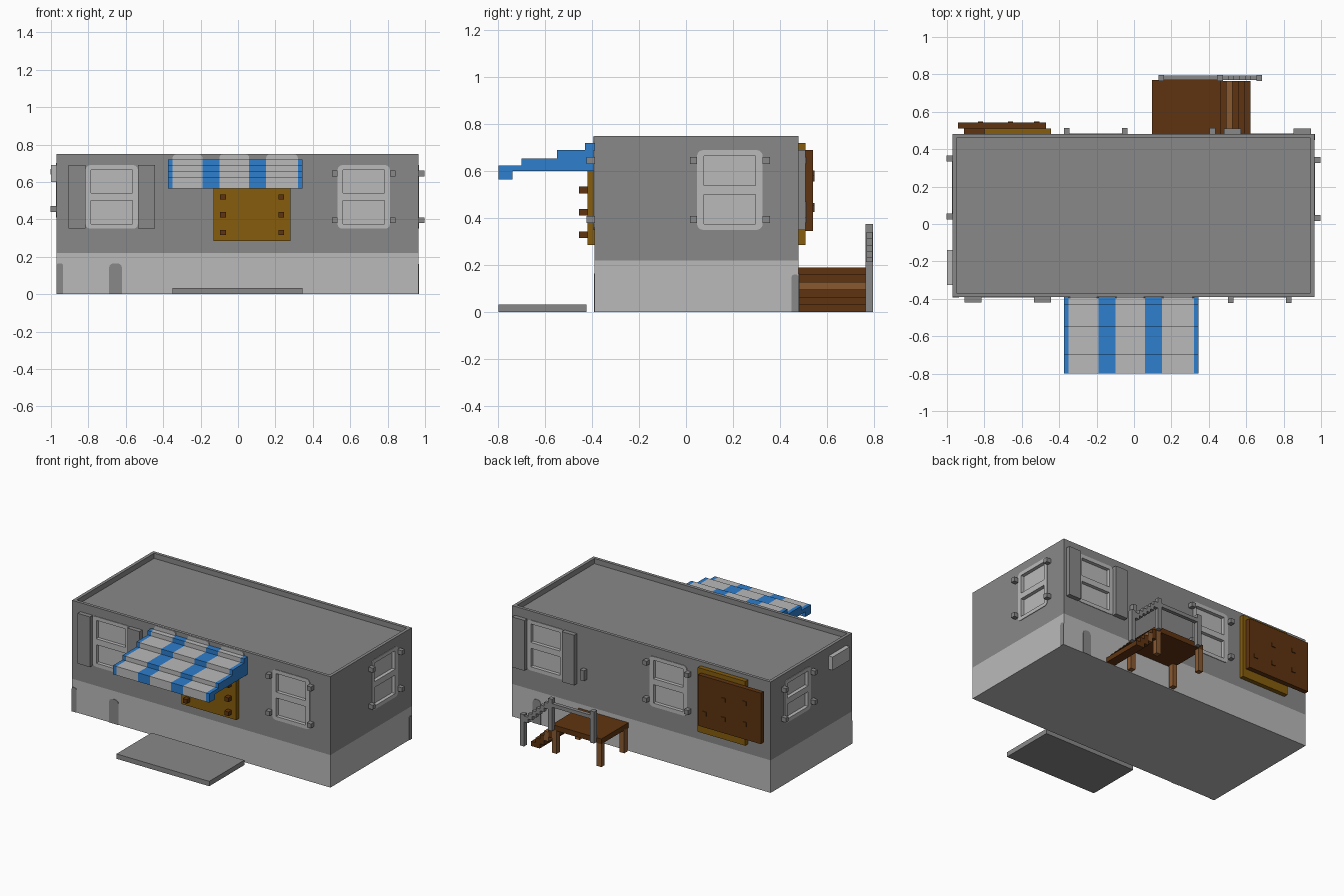
import bpy, bmesh
from mathutils import Vector

old = bpy.data.objects.get("Cube")
if old:
    bpy.data.objects.remove(old, do_unlink=True)


def material(name, rgb):
    m = bpy.data.materials.new(name)
    m.use_nodes = True
    m.diffuse_color = (*rgb, 1)
    m.node_tree.nodes["Principled BSDF"].inputs["Base Color"].default_value = (*rgb, 1)
    return m


GRAY = material("gray", (0.25, 0.25, 0.25))
LIGHT = material("light_gray", (0.49, 0.49, 0.49))
BLUE = material("blue", (0.026, 0.21, 0.61))
GOLD = material("golden_wood", (0.235, 0.107, 0.004))
BROWN = material("dark_wood", (0.114, 0.034, 0.005))
TAN = material("light_wood", (0.25, 0.10, 0.03))


def finish(name, bm, *mats):
    bmesh.ops.recalc_face_normals(bm, faces=bm.faces)
    me = bpy.data.meshes.new(name)
    bm.to_mesh(me)
    bm.free()
    for m in mats:
        me.materials.append(m)
    ob = bpy.data.objects.new(name, me)
    bpy.context.scene.collection.objects.link(ob)
    return ob


def add_box(bm, a, b):
    lo = [min(p, q) for p, q in zip(a, b)]
    hi = [max(p, q) for p, q in zip(a, b)]
    vs = bmesh.ops.create_cube(bm, size=1)["verts"]
    for v in vs:
        v.co = Vector([h if c > 0 else l for c, l, h in zip(v.co, lo, hi)])
    return vs


def box(name, mat, a, b):
    bm = bmesh.new()
    add_box(bm, a, b)
    return finish(name, bm, mat)


# Shell limits, and a mapping from wall coordinates (along, up, outward) to space
X0, X1, Y0, Y1, TOP, SKIRT = -0.97, 0.965, -0.39, 0.48, 0.75, 0.22


def on_wall(side, u, z, d):
    return {"front": (u, Y0 - d, z), "back": (u, Y1 + d, z),
            "right": (X1 + d, u, z), "left": (X0 - d, u, z)}[side]


def plate(name, mat, side, u0, u1, z0, z1, d0, d1, radius=0, top_only=False):
    bm = bmesh.new()
    add_box(bm, on_wall(side, u0, z0, d0), on_wall(side, u1, z1, d1))
    if radius:
        n = Vector(on_wall(side, 0, 0, 1)) - Vector(on_wall(side, 0, 0, 0))
        edges = [e for e in bm.edges
                 if abs((e.verts[0].co - e.verts[1].co).normalized().dot(n)) > 0.9
                 and (not top_only or e.verts[0].co.z > (z0 + z1) / 2)]
        bmesh.ops.bevel(bm, geom=edges, offset=radius, segments=3, profile=0.5, affect="EDGES")
    return finish(name, bm, mat)


# House shell with light skirt and sunken roof
bm = bmesh.new()
add_box(bm, (X0, Y0, 0), (X1, Y1, TOP))
bmesh.ops.bisect_plane(bm, geom=bm.verts[:] + bm.edges[:] + bm.faces[:],
                       plane_co=(0, 0, SKIRT), plane_no=(0, 0, 1))
roof = max(bm.faces, key=lambda f: f.calc_center_median().z)
bmesh.ops.inset_region(bm, faces=[roof], thickness=0.03)
up = bmesh.ops.extrude_face_region(bm, geom=[roof])["geom"]
bmesh.ops.translate(bm, verts=[v for v in up if isinstance(v, bmesh.types.BMVert)], vec=(0, 0, -0.035))
if roof.is_valid:
    bmesh.ops.delete(bm, geom=[roof], context="FACES_ONLY")
for f in bm.faces:
    f.material_index = int(f.calc_center_median().z < SKIRT)
shell = finish("house_shell", bm, GRAY, LIGHT)

# Windows: side, centre, sill height, head height, trimmed with shutters or bolts
windows = [("front", -0.675, 0.35, 0.69, True), ("front", 0.672, 0.35, 0.69, False),
           ("back", 0.713, 0.35, 0.69, True), ("back", -0.205, 0.35, 0.69, False),
           ("right", 0.187, 0.35, 0.69, False), ("left", 0.195, 0.41, 0.70, False)]
HALF = 0.14
cut = bmesh.new()
frames = []
for side, c, z0, z1, shutters in windows:
    frames.append(plate(side + "_window_frame", LIGHT, side, c - HALF, c + HALF, z0, z1,
                        -0.03, 0.004, 0.025))
    mid = (z0 + z1) / 2
    for a, b in ((z0 + 0.025, mid - 0.02), (mid + 0.02, z1 - 0.025)):
        add_box(cut, on_wall(side, c - 0.11, a, -0.02), on_wall(side, c + 0.11, b, 0.05))
    for s in (-1, 1):
        if shutters:
            plate(side + "_shutter", GRAY, side, c + s * HALF, c + s * 0.232, z0, z1, 0, 0.03)
        else:
            for z in (z0 + 0.045, z1 - 0.045):
                u = c + s * 0.155
                plate(side + "_window_bolt", GRAY, side, u - 0.015, u + 0.015,
                      z - 0.015, z + 0.015, 0, 0.033)

# Recess the panes
cutter = finish("pane_cutter", cut, LIGHT)
cutter.hide_render = True
for ob in [shell] + frames:
    mod = ob.modifiers.new("panes", "BOOLEAN")
    mod.operation = "DIFFERENCE"
    mod.solver = "EXACT"
    mod.material_mode = "TRANSFER"
    mod.object = cutter
    bpy.context.view_layer.objects.active = ob
    bpy.ops.object.modifier_apply(modifier=mod.name)
bpy.data.objects.remove(cutter, do_unlink=True)

# Skirt openings
plate("skirt_hatch", GRAY, "front", -0.69, -0.62, 0, 0.165, 0, 0.003, 0.025, True)
plate("corner_hatch", GRAY, "front", X0, -0.935, 0, 0.165, 0, 0.003, 0.012, True)
plate("side_hatch", GRAY, "right", 0.45, Y1, 0, 0.16, 0, 0.003, 0.012, True)
plate("back_hatch", GRAY, "back", 0.75, 0.81, 0, 0.165, 0, 0.003, 0.025, True)

# Striped stepped awning
profile = [(Y0, 0.72), (-0.43, 0.72), (-0.43, 0.69), (-0.55, 0.69), (-0.55, 0.655),
           (-0.70, 0.655), (-0.70, 0.625), (-0.80, 0.625), (-0.80, 0.565),
           (-0.74, 0.565), (-0.74, 0.60), (Y0, 0.60)]
stripes = [-0.375, -0.35, -0.19, -0.10, 0.06, 0.15, 0.32, 0.345]
for i, (a, b) in enumerate(zip(stripes, stripes[1:])):
    bm = bmesh.new()
    face = bm.faces.new([bm.verts.new((a, y, z)) for y, z in profile])
    ext = bmesh.ops.extrude_face_region(bm, geom=[face])["geom"]
    bmesh.ops.translate(bm, verts=[v for v in ext if isinstance(v, bmesh.types.BMVert)],
                        vec=(b - a, 0, 0))
    finish("awning_stripe", bm, LIGHT if i % 2 else BLUE)
    if i % 2:
        plate("awning_wall_tab", LIGHT, "front", a, b, 0.70, 0.748, 0, 0.006, 0.02, True)

# Front boarded doorway and doorstep slab
plate("front_board", GOLD, "front", -0.13, 0.28, 0.285, 0.61, 0, 0.03)
for u in (-0.08, 0.232):
    for z in (0.33, 0.425, 0.52):
        plate("front_board_bolt", BROWN, "front", u - 0.015, u + 0.015, z - 0.014, z + 0.014, 0.03, 0.065)
box("doorstep_slab", GRAY, (-0.35, -0.80, 0), (0.345, -0.425, 0.033))

# Back boards
plate("back_board", GOLD, "back", -0.80, -0.445, 0.285, 0.72, 0, 0.03)
plate("back_board_spacer", BROWN, "back", -0.91, -0.80, 0.38, 0.66, 0, 0.03)
plate("back_cover_board", BROWN, "back", -0.94, -0.47, 0.345, 0.69, 0.03, 0.062)
for u, z in ((-0.52, 0.44), (-0.66, 0.57), (-0.66, 0.44), (-0.82, 0.59), (-0.82, 0.45)):
    plate("cover_board_bolt", BROWN, "back", u - 0.014, u + 0.014, z - 0.014, z + 0.014, 0.062, 0.068)

# Wall vent and lamp
plate("wall_vent", LIGHT, "left", -0.325, -0.14, 0.60, 0.69, 0, 0.03)
plate("wall_lamp", GRAY, "back", 0.405, 0.435, 0.40, 0.47, 0, 0.033)

# Back porch deck, legs and stairs
box("porch_deck", BROWN, (0.095, Y1, 0.155), (0.465, 0.77, 0.19))
for x in (0.095, 0.43):
    for y in (0.49, 0.735):
        box("porch_leg", TAN, (x, y, 0), (x + 0.035, y + 0.035, 0.16))
STEP = 0.032
for i in range(5):
    z = 0.16 - STEP * i
    x = 0.463 + STEP * i
    box("stair_step", TAN if i == 1 else BROWN, (x, Y1, max(0, z - 2 * STEP)), (x + STEP, 0.765, z))

# Porch railing
for x, z0, z1 in ((0.13, 0.16, 0.375), (0.445, 0.16, 0.375), (0.655, 0, 0.215)):
    box("rail_post", GRAY, (x, 0.765, z0), (x + 0.03, 0.797, z1))
box("top_rail", GRAY, (0.13, 0.77, 0.32), (0.475, 0.795, 0.345))
for i in range(6):
    x = 0.475 + 0.03 * i
    z = 0.34 - 0.027 * i
    box("stair_rail_block", GRAY, (x, 0.77, z - 0.04), (x + 0.03, 0.795, z))
